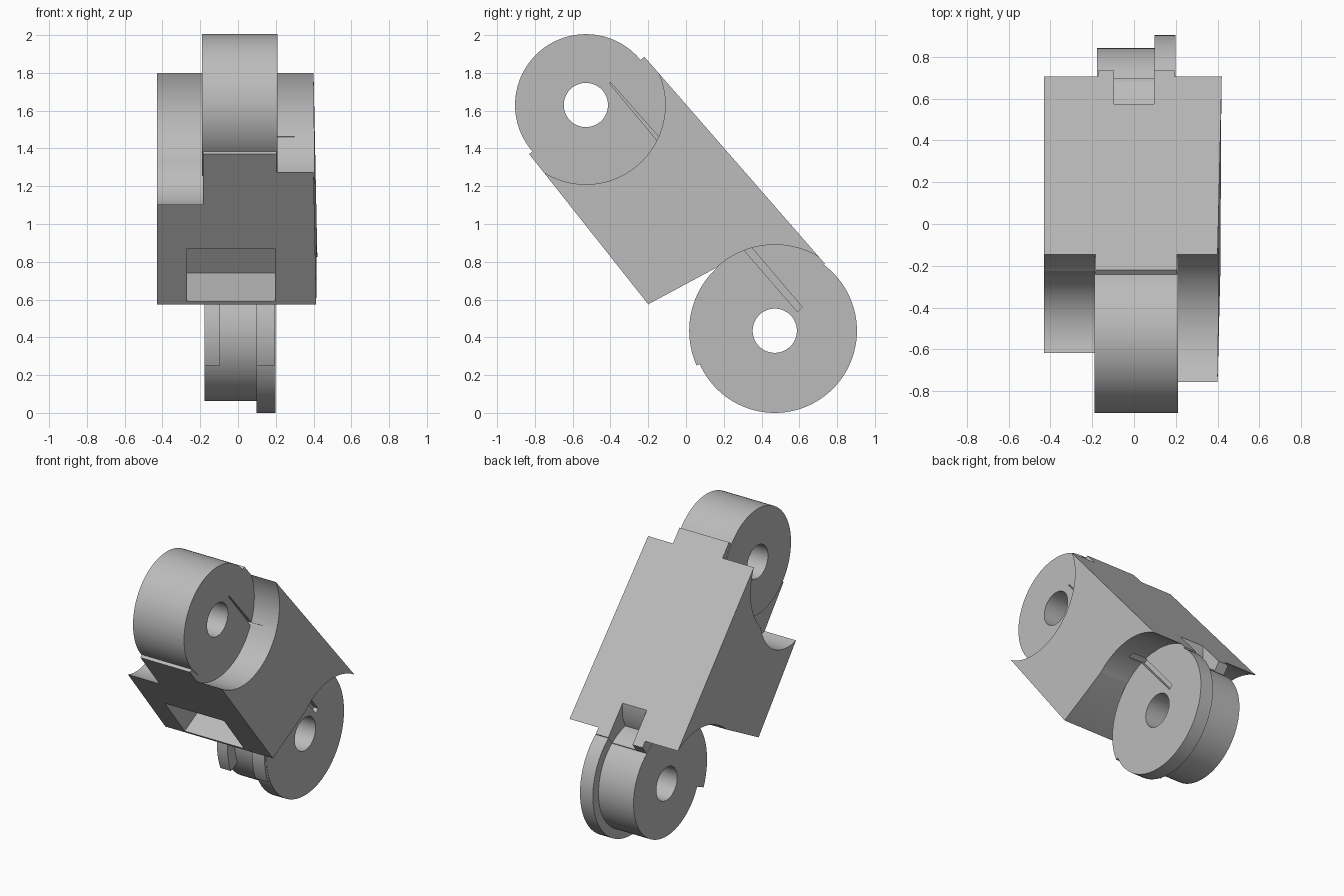
import bpy, bmesh, math

cube = bpy.data.objects.get("Cube")
if cube:
    bpy.data.objects.remove(cube, do_unlink=True)

grey = bpy.data.materials.new("plain_grey")
grey.use_nodes = True
grey.diffuse_color = (0.5, 0.5, 0.5, 1)
grey.node_tree.nodes["Principled BSDF"].inputs["Base Color"].default_value = (0.5, 0.5, 0.5, 1)

UPPER = (-0.53, 1.63)   # upper pivot (y, z)
LOWER = (0.47, 0.435)   # lower pivot (y, z)
BORE = 0.117


def prism(name, outline, x0, x1):
    """Extrude a (y, z) outline along x."""
    bm = bmesh.new()
    face = bm.faces.new([bm.verts.new((x0, y, z)) for y, z in outline])
    out = bmesh.ops.extrude_face_region(bm, geom=[face])
    for v in out["geom"]:
        if isinstance(v, bmesh.types.BMVert):
            v.co.x = x1
    bmesh.ops.recalc_face_normals(bm, faces=bm.faces)
    mesh = bpy.data.meshes.new(name)
    bm.to_mesh(mesh)
    bm.free()
    mesh.materials.append(grey)
    obj = bpy.data.objects.new(name, mesh)
    bpy.context.collection.objects.link(obj)
    return obj


def arc(centre, r, a0=0, a1=360, n=96):
    steps = n if a1 - a0 == 360 else n + 1
    angles = [math.radians(a0 + (a1 - a0) * i / n) for i in range(steps)]
    return [(centre[0] + r * math.cos(a), centre[1] + r * math.sin(a)) for a in angles]


def cut(obj, outline, x0, x1):
    """Subtract an extruded outline and discard the cutter."""
    tool = prism("cutter", outline, x0, x1)
    tool.hide_render = True
    bpy.context.view_layer.objects.active = obj
    mod = obj.modifiers.new("cut", "BOOLEAN")
    mod.operation = "DIFFERENCE"
    mod.solver = "EXACT"
    mod.object = tool
    bpy.ops.object.modifier_apply(modifier=mod.name)
    bpy.data.objects.remove(tool, do_unlink=True)


# Main link, with a slightly tapered left flank
body = prism("link_body", [(-0.83, 1.37), (-0.2, 0.575), (0.2, 0.79), LOWER,
                           (0.735, 0.79), (-0.22, 1.885), UPPER], -0.43, 0.4)
for v in body.data.vertices:
    if v.co.x > 0:
        along = -0.642 * v.co.y + 0.767 * v.co.z
        v.co.x = 0.4 + 0.0155 * (1.475 - along)

# Clearance around both pivots, on each side of the central tongue
for centre, r, lo, hi in ((UPPER, 0.42, -0.184, 0.205), (LOWER, 0.455, -0.173, 0.193)):
    cut(body, arc(centre, r), -0.6, lo)
    cut(body, arc(centre, r), hi, 0.6)

# Extra scoop on the right flank
cut(body, arc((-0.53, 1.4), 0.31), -0.6, -0.184)

# Front pocket and rear slot
cut(body, [(-0.212, 0.59), (0.07, 0.74), (-0.155, 1.02), (-0.435, 0.87), (-0.6, 0.6)],
    -0.27, 0.195)
cut(body, [(0.575, 1.1), (0.575, 0.87), (0.53, 0.77), (0.9, 0.7)], -0.095, 0.095)

# Pivot hubs, flange and stop lugs
upper_hub = prism("upper_hub", arc(UPPER, 0.375), -0.19, 0.21)
lower_hub = prism("lower_hub", arc(LOWER, 0.372), -0.178, 0.15)
lower_flange = prism("lower_flange", arc(LOWER, 0.435), 0.097, 0.198)
lug_shape = arc(LOWER, 0.453, 95, 204, 40) + arc(LOWER, 0.25, 95, 204, 40)[::-1]
right_lug = prism("right_stop_lug", lug_shape, -0.177, -0.095)
left_lug = prism("left_stop_lug", lug_shape, 0.098, 0.196)

# Pivot bores
for obj in (body, upper_hub):
    cut(obj, arc(UPPER, BORE), -0.6, 0.6)
for obj in (body, lower_hub, lower_flange):
    cut(obj, arc(LOWER, BORE), -0.6, 0.6)

# Narrow grooves on the left faces of the hubs
for obj in (body, upper_hub):
    cut(obj, [(-0.405, 1.745), (-0.155, 1.445), (-0.143, 1.46), (-0.398, 1.748)], 0.17, 0.3)
for obj in (body, lower_flange, left_lug):
    cut(obj, [(0.3, 0.87), (0.59, 0.535), (0.615, 0.56), (0.335, 0.89)], 0.165, 0.3)

for obj in (body, upper_hub, lower_hub, lower_flange, right_lug, left_lug):
    bpy.ops.object.select_all(action="DESELECT")
    obj.select_set(True)
    bpy.context.view_layer.objects.active = obj
    bpy.ops.object.shade_smooth_by_angle(angle=math.radians(25))
